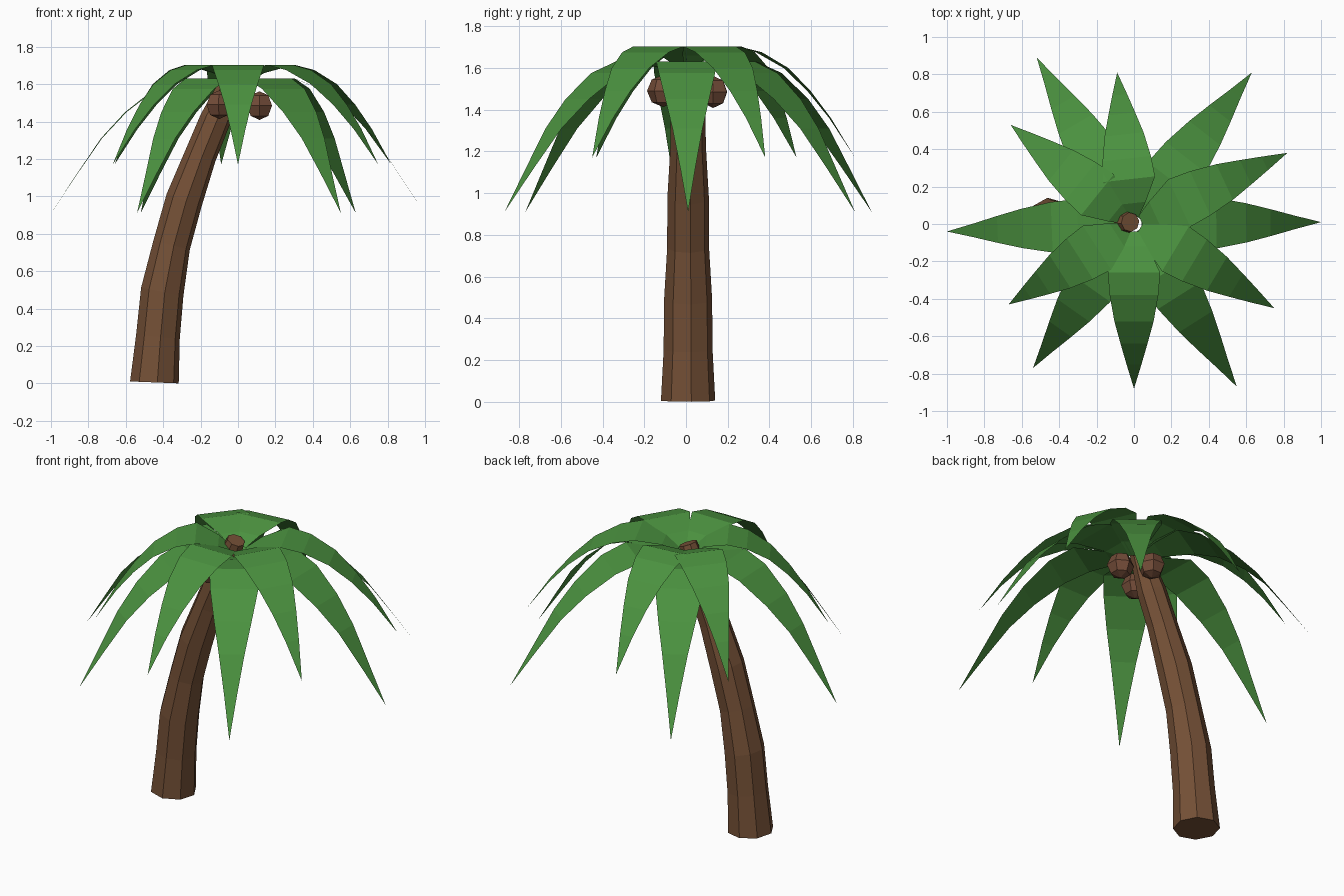
import bpy, bmesh, math
from mathutils import Vector, Matrix

if "Cube" in bpy.data.objects:
    bpy.data.objects.remove(bpy.data.objects["Cube"])


def material(name, rgb):
    m = bpy.data.materials.new(name)
    m.diffuse_color = (*rgb, 1)
    m.use_nodes = True
    m.node_tree.nodes["Principled BSDF"].inputs["Base Color"].default_value = m.diffuse_color
    return m


BARK = material("bark brown", (0.175, 0.08, 0.037))
NUT = material("coconut brown", (0.17, 0.072, 0.04))
LEAF = material("leaf green", (0.07, 0.285, 0.05))


def finish(name, bm, mat):
    me = bpy.data.meshes.new(name)
    bm.to_mesh(me)
    bm.free()
    me.materials.append(mat)
    ob = bpy.data.objects.new(name, me)
    bpy.context.collection.objects.link(ob)
    return ob


# Curved octagonal trunk: (x, z, radius, tilt) rings
RINGS = [(-0.447, 0.006, 0.131, 0.04), (-0.428, 0.25, 0.118, 0.1),
         (-0.405, 0.49, 0.116, 0.2), (-0.355, 0.74, 0.101, 0.26),
         (-0.288, 0.98, 0.1, 0.36), (-0.2, 1.22, 0.086, 0.4),
         (-0.122, 1.41, 0.083, 0.38), (-0.02, 1.655, 0.052, 0.38)]
bm = bmesh.new()
loops = []
for x, z, r, tilt in RINGS:
    rot = Matrix.Rotation(tilt, 3, 'Y')
    loops.append([bm.verts.new(Vector((x, 0.01, z)) + rot @ Vector(
        (r * math.cos(a), r * math.sin(a), 0)))
        for a in (math.tau * (i + 0.15) / 8 for i in range(8))])
for lo, hi in zip(loops, loops[1:]):
    for i in range(8):
        j = (i + 1) % 8
        bm.faces.new((lo[i], lo[j], hi[j], hi[i]))
bm.faces.new(loops[0][::-1])
bm.faces.new(loops[-1])
low = min(v.co.z for v in bm.verts)
bmesh.ops.translate(bm, verts=bm.verts, vec=(0, 0, -low))
finish("trunk", bm, BARK)

# Arching fronds: profiles of (reach, height, half width), last point is the tip
UPPER = [(0.04, 1.61, 0.03), (0.12, 1.66, 0.075), (0.26, 1.703, 0.14),
         (0.38, 1.675, 0.13), (0.52, 1.6, 0.105), (0.64, 1.49, 0.072),
         (0.75, 1.36, 0.04), (0.88, 1.17, 0)]
LOWER = [(0.04, 1.58, 0.03), (0.14, 1.61, 0.08), (0.3, 1.63, 0.145),
         (0.44, 1.575, 0.135), (0.6, 1.45, 0.105), (0.73, 1.31, 0.072),
         (0.86, 1.12, 0.036), (1.0, 0.91, 0)]
UPPER_TIPS = [(0.82, 0.38), (-0.09, 0.81), (-0.66, 0.53),
              (-0.67, -0.43), (0, -0.88), (0.75, -0.45)]
LOWER_TIPS = [(1, 0.01), (0.63, 0.81), (-0.52, 0.89),
              (-1, -0.04), (-0.54, -0.77), (0.55, -0.87)]


def frond(name, profile, tip):
    d = Vector((*tip, 0))
    stretch = d.length / profile[-1][0]
    d.normalize()
    side = Vector((-d.y, d.x, 0))
    bm = bmesh.new()
    pairs = []
    for r, z, w in profile[:-1]:
        c = d * r * stretch + Vector((0, 0, z))
        pairs.append((bm.verts.new(c - side * w), bm.verts.new(c + side * w)))
    for a, b in zip(pairs, pairs[1:]):
        bm.faces.new((a[0], b[0], b[1], a[1]))
    end = bm.verts.new(Vector((*tip, profile[-1][1])))
    bm.faces.new((pairs[-1][0], end, pairs[-1][1]))
    finish(name, bm, LEAF)


for i, tip in enumerate(UPPER_TIPS):
    frond(f"upper_frond_{i + 1}", UPPER, tip)
for i, tip in enumerate(LOWER_TIPS):
    frond(f"lower_frond_{i + 1}", LOWER, tip)

# Three faceted coconuts hanging under the crown
for i, p in enumerate([(0.115, 0.02, 1.485), (-0.02, 0.13, 1.485), (-0.1, -0.11, 1.49)]):
    bm = bmesh.new()
    bmesh.ops.create_uvsphere(bm, u_segments=6, v_segments=4, radius=0.077)
    bmesh.ops.rotate(bm, verts=bm.verts, cent=(0, 0, 0),
                     matrix=Matrix.Rotation(i * 0.5, 3, 'Z'))
    bmesh.ops.translate(bm, verts=bm.verts, vec=p)
    finish(f"coconut_{i + 1}", bm, NUT)
